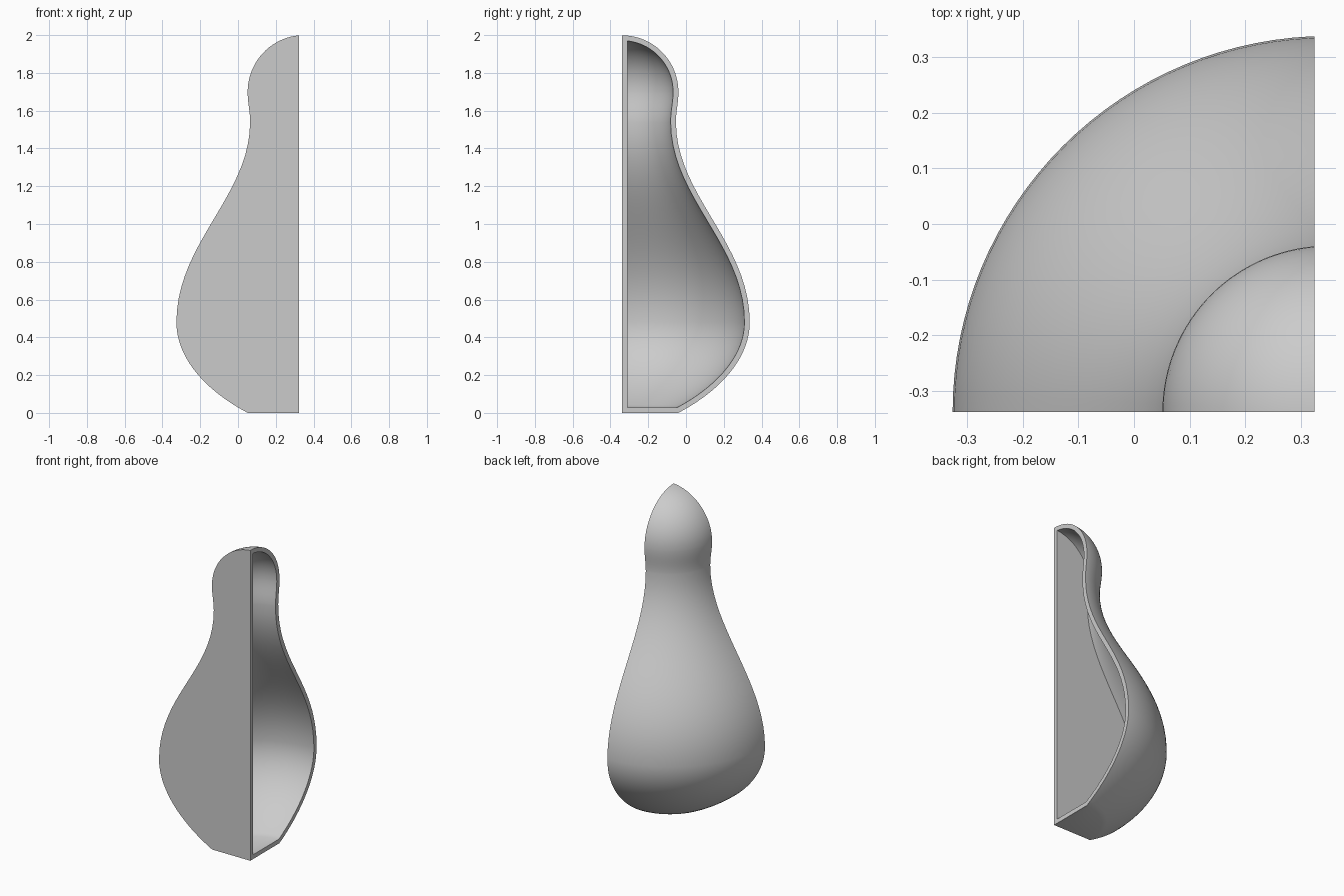
import bpy, bmesh
from math import tau, radians
from mathutils import Vector
from mathutils.geometry import interpolate_bezier

cube = bpy.data.objects.get("Cube")
if cube:
    bpy.data.objects.remove(cube, do_unlink=True)

WALL = 0.028
OPEN_X = -0.026                      # open side, measured from the axis
AXIS = Vector((0.35, -0.338, 0))
STEPS = 128

# Outline knots as (radius, height): (start, handle, handle, end)
CURVES = [
    ((0.298, 0), (0.49, 0.10), (0.676, 0.27), (0.676, 0.48)),
    ((0.676, 0.48), (0.676, 0.90), (0.286, 1.15), (0.286, 1.54)),
    ((0.286, 1.54), (0.286, 1.60), (0.299, 1.64), (0.299, 1.70)),
    ((0.299, 1.70), (0.299, 1.865), (0.165, 2.0), (0, 2.0)),
]


def outer_profile():
    points = [Vector((0, 0))]
    for curve in CURVES:
        start, h1, h2, end = [Vector(p) for p in curve]
        new = interpolate_bezier(start, h1, h2, end, 20)
        points += [Vector(p[:2]) for p in (new if len(points) == 1 else new[1:])]
    points[-1].x = 0
    return points


def inset(points, distance):
    """Parallel profile with mitred corners, mirrored past the axis at its ends."""
    ends = [Vector((-points[i].x, points[i].y)) for i in (1, -2)]
    chain = [ends[0]] + points + [ends[1]]
    result = []
    for a, p, b in zip(chain, chain[1:], chain[2:]):
        d1, d2 = (p - a).normalized(), (b - p).normalized()
        n1, n2 = Vector((-d1.y, d1.x)), Vector((-d2.y, d2.x))
        mid = (n1 + n2).normalized()
        result.append(p + mid * distance / mid.dot(n1))
    result[0].x = result[-1].x = 0
    return result


def cut(bm, co, normal):
    """Drop everything behind the plane and return the new rim edges."""
    geom = bm.verts[:] + bm.edges[:] + bm.faces[:]
    cut_geom = bmesh.ops.bisect_plane(bm, geom=geom, dist=1e-5, plane_co=co,
                                      plane_no=normal, clear_inner=True)["geom_cut"]
    return [e for e in cut_geom if isinstance(e, bmesh.types.BMEdge)]


def quarter_skin(profile, front_y):
    """Revolved skin with a flat front wall, left open on one side."""
    bm = bmesh.new()
    verts = [bm.verts.new((p.x, 0, p.y)) for p in profile]
    edges = [bm.edges.new(pair) for pair in zip(verts, verts[1:])]
    bmesh.ops.spin(bm, geom=verts + edges, cent=(0, 0, 0), axis=(0, 0, 1),
                   angle=tau, steps=STEPS)
    bmesh.ops.remove_doubles(bm, verts=bm.verts, dist=1e-5)
    rim = cut(bm, (0, front_y, 0), (0, 1, 0))
    bmesh.ops.edgenet_fill(bm, edges=rim)
    cut(bm, (OPEN_X, 0, 0), (-1, 0, 0))
    mesh = bpy.data.meshes.new("skin")
    bm.to_mesh(mesh)
    bm.free()
    return mesh


# Hollow quarter body: outer and inner skins joined by the rim of the open side
bm = bmesh.new()
outline = outer_profile()
for skin in (quarter_skin(outline, 0), quarter_skin(inset(outline, WALL), WALL)):
    bm.from_mesh(skin)
    bpy.data.meshes.remove(skin)
boundary = [e for e in bm.edges if e.is_boundary]
bmesh.ops.triangle_fill(bm, edges=boundary, use_beauty=True, normal=(1, 0, 0))
bmesh.ops.recalc_face_normals(bm, faces=bm.faces)
bmesh.ops.translate(bm, verts=bm.verts, vec=AXIS)
mesh = bpy.data.meshes.new("quarter_shell")
bm.to_mesh(mesh)
bm.free()

# Plain grey finish
grey = bpy.data.materials.new("plain grey")
grey.use_nodes = True
colour = (0.6, 0.6, 0.6, 1)
grey.diffuse_color = colour
grey.node_tree.nodes["Principled BSDF"].inputs["Base Color"].default_value = colour
mesh.materials.append(grey)

shell = bpy.data.objects.new("quarter_shell", mesh)
bpy.context.collection.objects.link(shell)
bpy.context.view_layer.objects.active = shell
shell.select_set(True)
bpy.ops.object.shade_smooth_by_angle(angle=radians(32))
